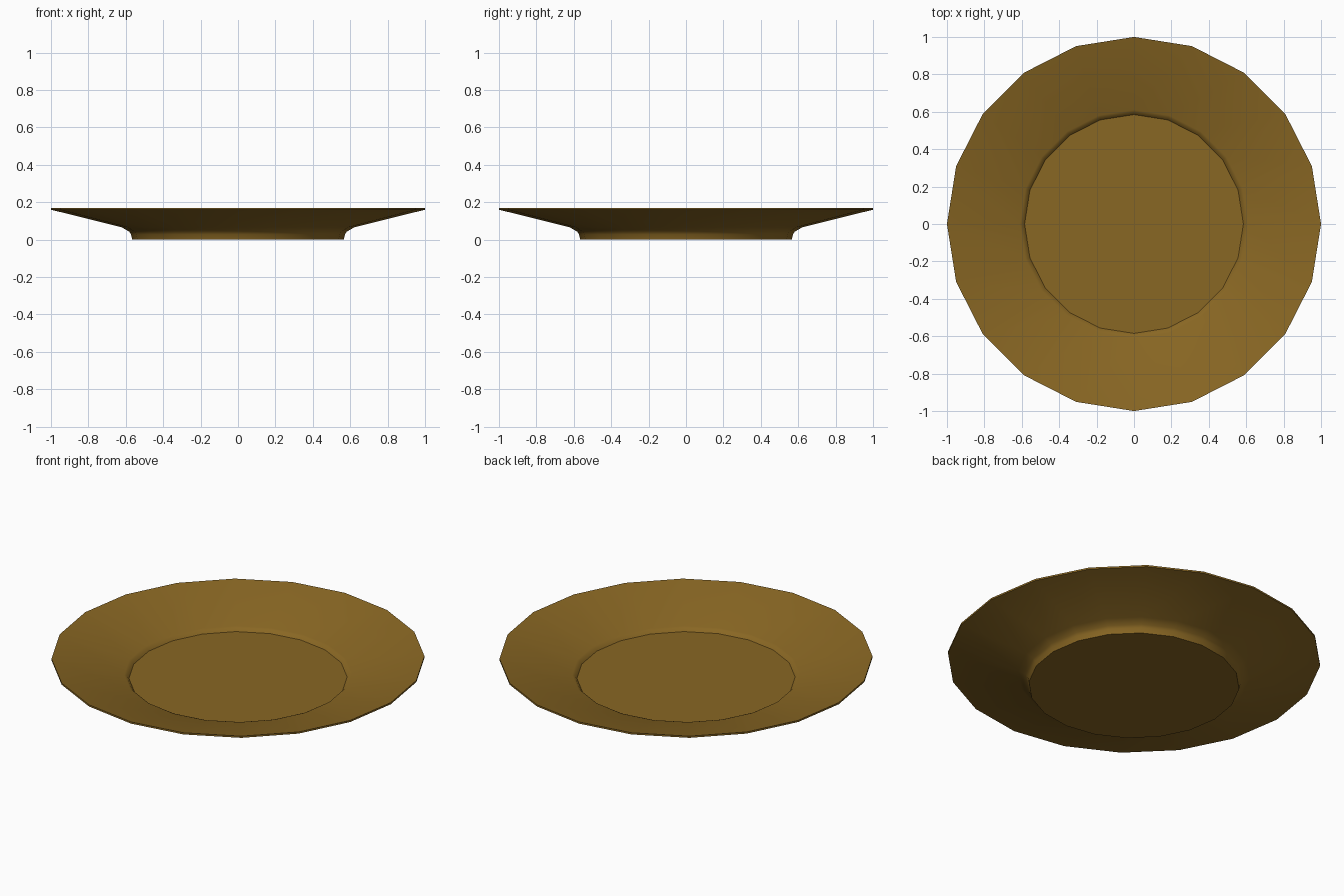
import bpy, bmesh, math

if "Cube" in bpy.data.objects:
    bpy.data.objects.remove(bpy.data.objects["Cube"])

SIDES = 20

# Cross-section (radius, height): from under the foot, round the rim, to the well
PROFILE = [
    (0.565, 0.0), (0.572, 0.028), (0.582, 0.043), (0.622, 0.066),
    (1.0, 0.16), (1.0, 0.17),
    (0.61, 0.071), (0.598, 0.066), (0.585, 0.05),
]


def lathe(name, profile, sides):
    bm = bmesh.new()
    rings = []
    for r, z in profile:
        rings.append([bm.verts.new((r * math.cos(a), r * math.sin(a), z))
                      for a in (2 * math.pi * i / sides for i in range(sides))])
    for low, high in zip(rings, rings[1:]):
        for i in range(sides):
            j = (i + 1) % sides
            bm.faces.new((low[i], low[j], high[j], high[i]))
    # Flat base and flat well
    bm.faces.new(rings[0][::-1])
    bm.faces.new(rings[-1])
    mesh = bpy.data.meshes.new(name)
    bm.to_mesh(mesh)
    bm.free()
    obj = bpy.data.objects.new(name, mesh)
    bpy.context.collection.objects.link(obj)
    return obj


# Plate
plate = lathe("plate", PROFILE, SIDES)

# Brown glaze
glaze = bpy.data.materials.new("brown_glaze")
glaze.diffuse_color = (0.25, 0.135, 0.017, 1)
glaze.use_nodes = True
glaze.node_tree.nodes["Principled BSDF"].inputs["Base Color"].default_value = glaze.diffuse_color
plate.data.materials.append(glaze)

# Smooth curved areas, crisp foot and rim edges
bpy.context.view_layer.objects.active = plate
plate.select_set(True)
bpy.ops.object.shade_smooth_by_angle(angle=math.radians(30))
